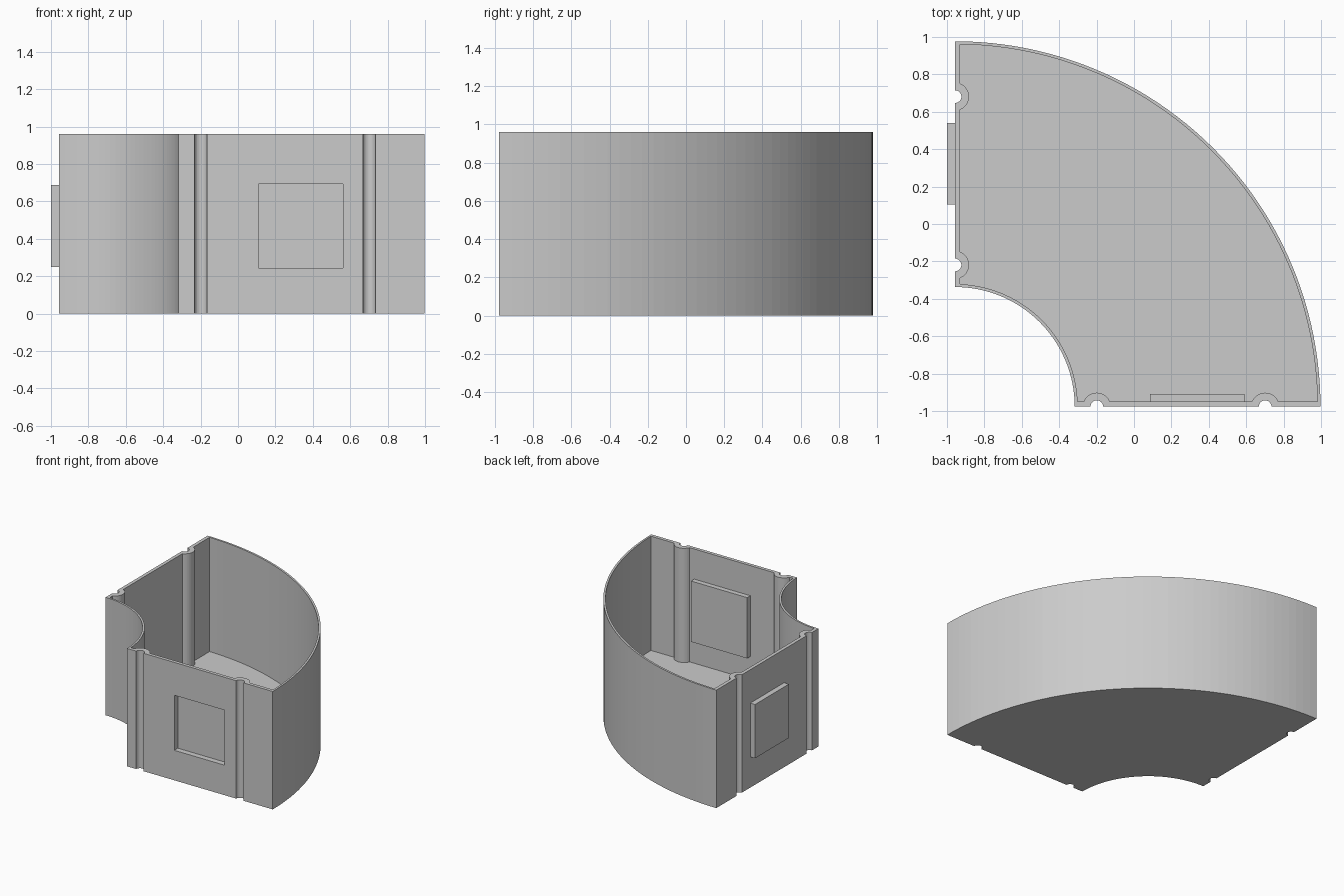
import bpy, bmesh
from math import sin, cos, asin, pi, sqrt

if "Cube" in bpy.data.objects:
    bpy.data.objects.remove(bpy.data.objects["Cube"])

CX, CY = -0.957, -0.977          # common centre of both arcs
R_OUT, R_IN, HEIGHT = 1.954, 0.64, 0.96
RIM, WALL, FLOOR = 0.016, 0.028, 0.03
NOTCHES = (0.758, 1.658)

grey = bpy.data.materials.new("light grey")
grey.use_nodes = True
colour = (0.6, 0.6, 0.6, 1)
grey.diffuse_color = colour
grey.node_tree.nodes["Principled BSDF"].inputs["Base Color"].default_value = colour


def arc(radius, start, end, steps, centre=(0, 0)):
    angles = [start + (end - start) * i / steps for i in range(steps + 1)]
    return [(centre[0] + radius * cos(a), centre[1] + radius * sin(a)) for a in angles]


def outline(r_in, r_out, wall, groove):
    """Quarter ring with two round grooves in each straight side."""
    a = asin(wall / groove)
    side = []
    for u in NOTCHES:
        side += arc(groove, pi - a, a, 16, (u, 0))
    out, inn = asin(wall / r_out), asin(wall / r_in)
    big = arc(r_out, out, pi / 2 - out, 48)
    small = arc(r_in, pi / 2 - inn, inn, 32)
    return side + big + [(v, u) for u, v in reversed(side)] + small


def prism(name, points, z0, z1):
    bm = bmesh.new()
    face = bm.faces.new([bm.verts.new((CX + x, CY + y, z0)) for x, y in points])
    top = bmesh.ops.extrude_face_region(bm, geom=[face])["geom"]
    bmesh.ops.translate(bm, vec=(0, 0, z1 - z0),
                        verts=[v for v in top if isinstance(v, bmesh.types.BMVert)])
    bmesh.ops.recalc_face_normals(bm, faces=bm.faces)
    mesh = bpy.data.meshes.new(name)
    bm.to_mesh(mesh)
    bm.free()
    mesh.materials.append(grey)
    obj = bpy.data.objects.new(name, mesh)
    bpy.context.collection.objects.link(obj)
    return obj


def box(name, x0, x1, y0, y1, z0, z1):
    corners = [(x0, y0), (x1, y0), (x1, y1), (x0, y1)]
    return prism(name, [(x - CX, y - CY) for x, y in corners], z0, z1)


def combine(target, other, operation):
    other.hide_render = True
    mod = target.modifiers.new(operation, "BOOLEAN")
    mod.operation, mod.object, mod.solver = operation, other, "EXACT"
    bpy.context.view_layer.objects.active = target
    bpy.ops.object.modifier_apply(modifier=mod.name)
    bpy.data.objects.remove(other)


# Open tray: grooved outer shell with the inside hollowed out
tray = prism("tray", outline(R_IN, R_OUT, 0, 0.034), 0, HEIGHT)
cavity = prism("cavity", outline(R_IN + RIM, R_OUT - RIM, WALL, 0.075), FLOOR, HEIGHT + 0.1)
combine(tray, cavity, "DIFFERENCE")

# Socket in the front wall, with its raised housing on the inside
housing = box("socket_housing", 0.085, 0.59, CY + 0.01, -0.908, 0.22, 0.715)
combine(tray, housing, "UNION")
socket = box("socket", 0.11, 0.562, CY - 0.1, -0.931, 0.244, 0.692)
combine(tray, socket, "DIFFERENCE")

# Matching connector tab on the right-hand wall
box("connector_tab", -1.0, CX + 0.01, 0.105, 0.54, 0.25, 0.688)
